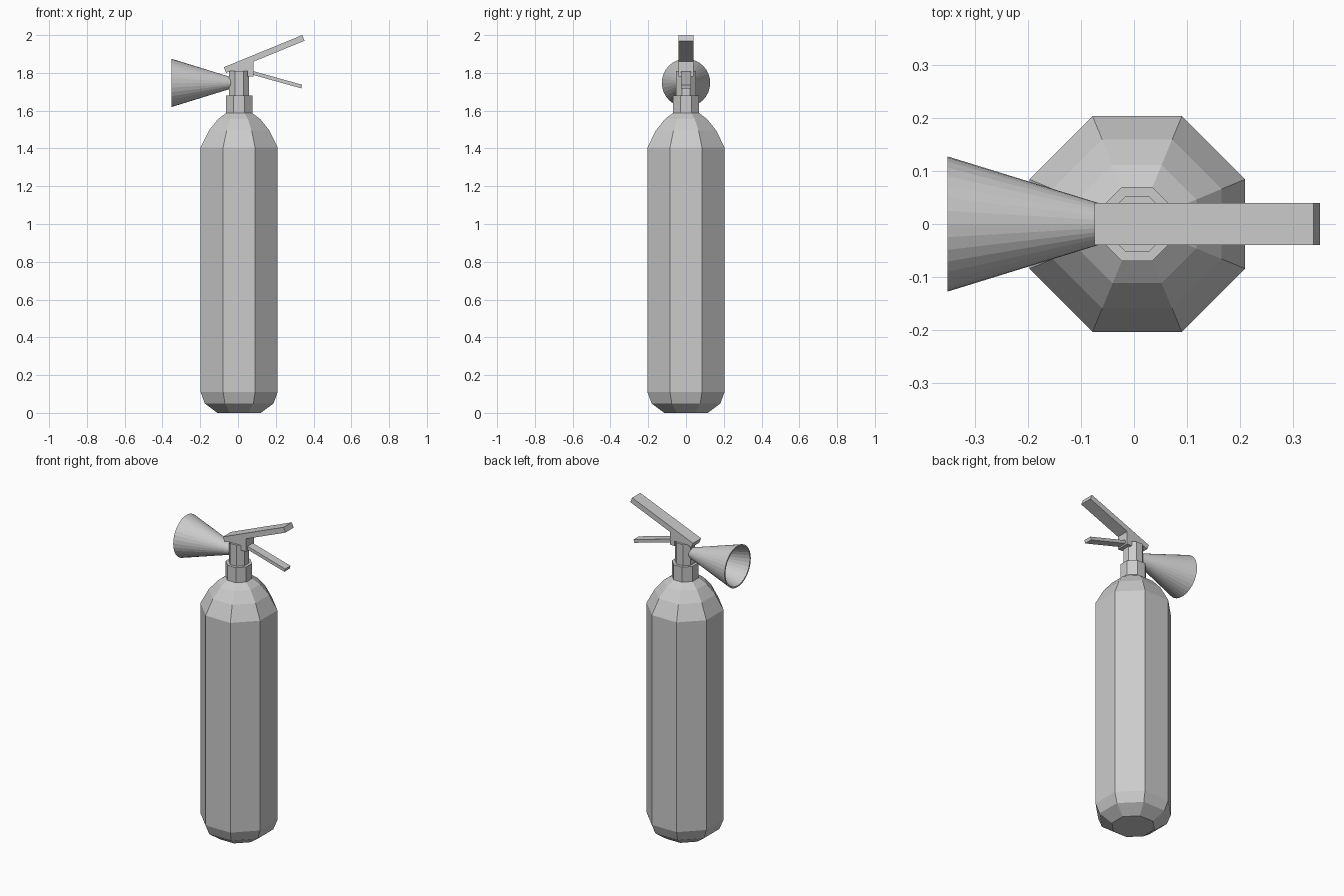
import bpy, bmesh, math
from mathutils import Matrix

if "Cube" in bpy.data.objects:
    bpy.data.objects.remove(bpy.data.objects["Cube"], do_unlink=True)

GREY = (0.6, 0.6, 0.6, 1)
grey = bpy.data.materials.new("plain grey")
grey.use_nodes = True
grey.diffuse_color = GREY
grey.node_tree.nodes["Principled BSDF"].inputs["Base Color"].default_value = GREY

AXIS_X = 0.006


def finish(name, bm):
    bmesh.ops.recalc_face_normals(bm, faces=bm.faces)
    mesh = bpy.data.meshes.new(name)
    bm.to_mesh(mesh)
    bm.free()
    mesh.materials.append(grey)
    obj = bpy.data.objects.new(name, mesh)
    bpy.context.collection.objects.link(obj)
    return obj


def lathe(name, profile, sides, matrix, turn=0.0, closed=False):
    """Revolve (radius, height) points; flat caps unless the profile is a loop."""
    bm = bmesh.new()
    angles = [turn + math.tau * i / sides for i in range(sides)]
    rings = [[bm.verts.new((r * math.cos(a), r * math.sin(a), h)) for a in angles]
             for r, h in profile]
    pairs = list(zip(rings, rings[1:]))
    if closed:
        pairs.append((rings[-1], rings[0]))
    else:
        bm.faces.new(rings[0])
        bm.faces.new(rings[-1])
    for low, high in pairs:
        for i in range(sides):
            j = (i + 1) % sides
            bm.faces.new((low[i], low[j], high[j], high[i]))
    bm.transform(matrix)
    return finish(name, bm)


def octagon(name, profile):
    """Upright eight-sided part, sized across its flats."""
    grow = 1 / math.cos(math.pi / 8)
    return lathe(name, [(r * grow, h) for r, h in profile], 8,
                 Matrix.Translation((AXIS_X, 0, 0)), math.pi / 8)


def plate(name, outline, half_width):
    """Side outline in x and z, given thickness along y."""
    bm = bmesh.new()
    face = bm.faces.new([bm.verts.new((x, -half_width, z)) for x, z in outline])
    side = bmesh.ops.extrude_face_region(bm, geom=[face])["geom"]
    bmesh.ops.translate(bm, vec=(0, 2 * half_width, 0),
                        verts=[v for v in side if isinstance(v, bmesh.types.BMVert)])
    return finish(name, bm)


# Cylinder with chamfered base and domed shoulder
octagon("cylinder_body", [(0.115, 0), (0.182, 0.05), (0.204, 0.11), (0.204, 1.405),
                          (0.16, 1.495), (0.112, 1.555), (0.066, 1.59)])

# Valve collar and neck
octagon("valve_collar", [(0.07, 1.585), (0.07, 1.68)])
octagon("valve_neck", [(0.053, 1.67), (0.053, 1.81)])

# Head bracket and the two levers
plate("valve_bracket", [(-0.045, 1.81), (0.05, 1.81), (0.05, 1.78), (0.083, 1.78),
                        (0.083, 1.87), (-0.045, 1.82)], 0.04)
plate("upper_lever", [(-0.075, 1.83), (-0.063, 1.80), (0.352, 1.97), (0.34, 2.0)], 0.04)
plate("lower_lever", [(0.06, 1.815), (0.06, 1.795), (0.335, 1.718), (0.34, 1.737)], 0.026)

# Hollow discharge horn lying along -x
sideways = Matrix.Translation((0, 0, 1.747)) @ Matrix.Rotation(-math.pi / 2, 4, 'Y')
lathe("discharge_horn", [(0.022, 0.01), (0.128, 0.353), (0.119, 0.353), (0.028, 0.06),
                         (0.003, 0.055), (0.003, 0.01)], 32, sideways, closed=True)
